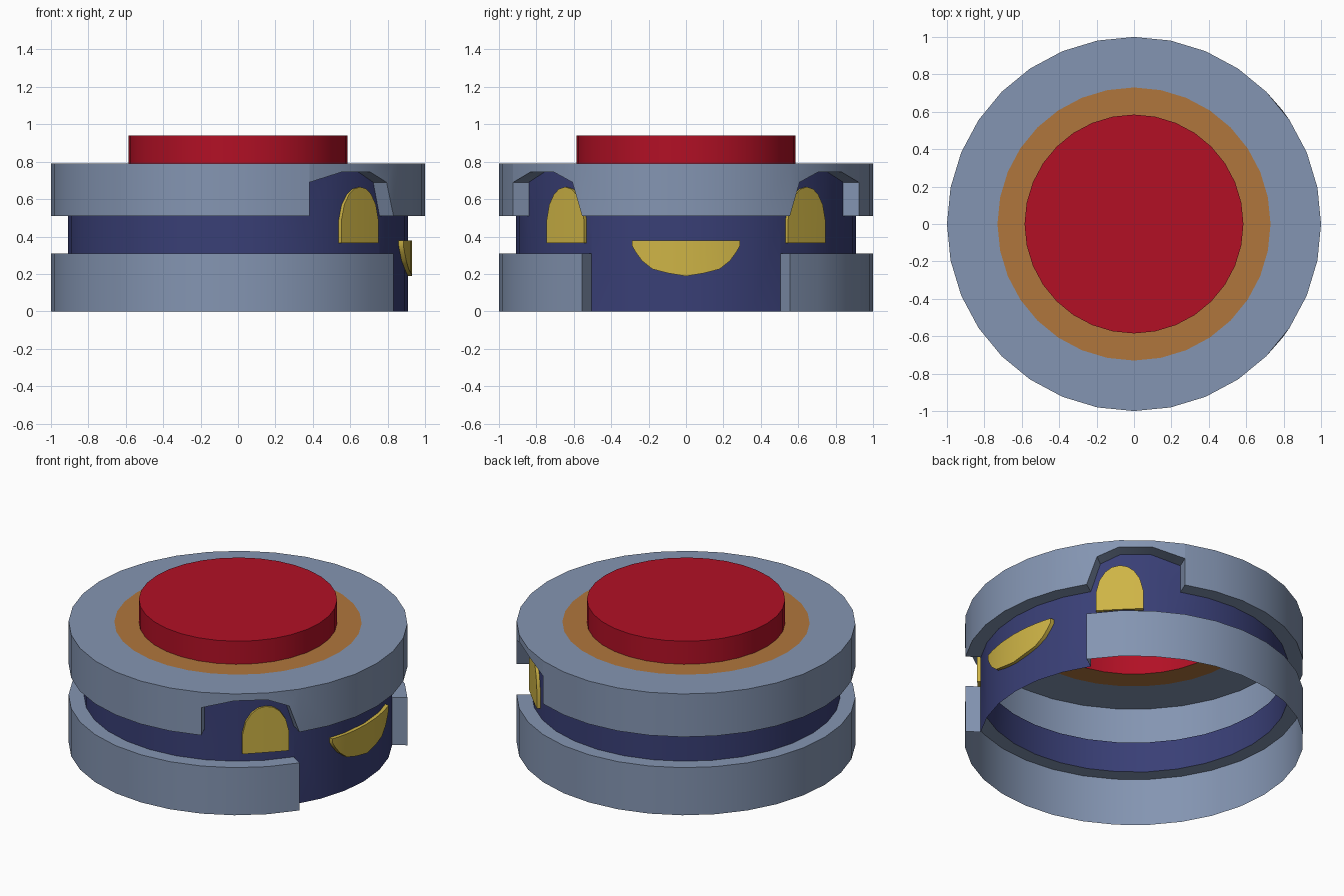
import bpy, bmesh
from math import sin, cos, radians, sqrt

if "Cube" in bpy.data.objects:
    bpy.data.objects.remove(bpy.data.objects["Cube"])

STEP = 11.25            # 32 sided body
R, RI = 1.0, 0.91       # outer shell and recessed band radii
Z_LOW, Z_MID, Z_TOP, Z_BTN = 0.31, 0.51, 0.79, 0.94


def material(name, rgb):
    lin = [((c / 255 + 0.055) / 1.055) ** 2.4 if c > 10 else c / 255 / 12.92 for c in rgb]
    m = bpy.data.materials.new(name)
    m.diffuse_color = (*lin, 1)
    m.use_nodes = True
    m.node_tree.nodes["Principled BSDF"].inputs["Base Color"].default_value = m.diffuse_color
    return m


GREY = material("blue_grey", (132, 149, 178))
BLUE = material("dark_blue", (57, 63, 118))
RED = material("red", (178, 16, 37))
ORANGE = material("orange_brown", (176, 118, 60))
YELLOW = material("yellow", (206, 180, 70))


def pol(r, a, z):
    return (r * cos(radians(a)), r * sin(radians(a)), z)


def build(name, faces, mat, mirror=True):
    bm = bmesh.new()
    for f in faces:
        bm.faces.new([bm.verts.new(p) for p in f])
    bmesh.ops.remove_doubles(bm, verts=bm.verts, dist=1e-4)
    me = bpy.data.meshes.new(name)
    bm.to_mesh(me)
    bm.free()
    me.materials.append(mat)
    ob = bpy.data.objects.new(name, me)
    bpy.context.collection.objects.link(ob)
    bpy.ops.object.select_all(action='DESELECT')
    ob.select_set(True)
    bpy.context.view_layer.objects.active = ob
    bpy.ops.object.shade_smooth_by_angle(angle=radians(30))
    if mirror:
        m = ob.modifiers.new("mirror", 'MIRROR')
        m.use_axis = (False, True, False)
    return ob


def strip(a0, a1, p, q):
    """Quad swept from a0 to a1 between profile points p and q (radius, z)."""
    return [pol(p[0], a0, p[1]), pol(p[0], a1, p[1]), pol(q[0], a1, q[1]), pol(q[0], a0, q[1])]


# Lower edge of the upper ring inside the arched eye notch
NOTCH = {3: [(33.75, Z_MID), (37.4, 0.69), (45, 0.745)],
         4: [(45, 0.745), (56.25, 0.745)],
         5: [(56.25, 0.745), (67.5, 0.69), (67.5, Z_MID)]}

lower, upper, band, rim, button = [], [], [], [], []
for i in range(16):
    a0, a1 = i * STEP, (i + 1) * STEP
    gap = i < 3
    path = NOTCH.get(i, [(a0, Z_MID), (a1, Z_MID)])
    # lower ring, open at the right
    if not gap:
        lower.append(strip(a0, a1, (R, 0), (R, Z_LOW)))
        lower.append(strip(a0, a1, (R, Z_LOW), (RI, Z_LOW)))
    # recessed band, filling gap and notches
    zb = 0 if gap else Z_LOW
    band.append([pol(RI, a0, zb), pol(RI, a1, zb)] + [pol(RI, a, z) for a, z in reversed(path)])
    # upper ring wall, underside and top
    edge = path[:2] if i == 5 else path
    upper.append([pol(R, a, z) for a, z in edge] + [pol(R, a1, Z_TOP), pol(R, a0, Z_TOP)])
    for (b0, z0), (b1, z1) in zip(path, path[1:]):
        upper.append([pol(RI, b0, z0), pol(RI, b1, z1), pol(R, b1, z1), pol(R, b0, z0)])
    upper.append(strip(a0, a1, (R, Z_TOP), (0.73, Z_TOP)))
    # orange rim and red button
    rim.append(strip(a0, a1, (0.73, Z_TOP), (0.585, Z_TOP)))
    button.append(strip(a0, a1, (0.585, Z_TOP), (0.585, Z_BTN)))
    button.append([pol(0.585, a0, Z_BTN), pol(0.585, a1, Z_BTN), (0, 0, Z_BTN)])
# end wall of the lower ring at the gap
g = 3 * STEP
lower.append([pol(RI, g, 0), pol(R, g, 0), pol(R, g, Z_LOW), pol(RI, g, Z_LOW)])

build("lower_ring", lower, GREY)
build("upper_ring", upper, GREY)
build("recessed_band", band, BLUE)
build("button_rim", rim, ORANGE)
build("button", button, RED)


def plate(name, cols, d, curve, depth, az, mirror):
    """Raised plate from columns (y, z_low, z_high), bent to radius curve."""
    def pt(y, z, off):
        x = d - off + sqrt(curve ** 2 - y * y) - curve
        c, s = cos(radians(az)), sin(radians(az))
        return (x * c - y * s, x * s + y * c, z)
    faces = []
    for (y0, l0, h0), (y1, l1, h1) in zip(cols, cols[1:]):
        o = [pt(y0, l0, 0), pt(y1, l1, 0), pt(y1, h1, 0), pt(y0, h0, 0)]
        b = [pt(y0, l0, depth), pt(y1, l1, depth), pt(y1, h1, depth), pt(y0, h0, depth)]
        faces += [o, [b[0], b[1], o[1], o[0]], [o[3], o[2], b[2], b[3]]]
    for (y, l, h), flip in ((cols[0], True), (cols[-1], False)):
        f = [pt(y, l, 0), pt(y, l, depth), pt(y, h, depth), pt(y, h, 0)]
        faces.append(f[::-1] if flip else f)
    return build(name, faces, YELLOW, mirror)


def both(half):
    return [(-y, l, h) for y, l, h in reversed(half) if y] + half


# Arched eyes and half-moon mouth
eye = both([(0, 0.365, 0.665), (0.045, 0.365, 0.655), (0.085, 0.365, 0.625),
            (0.12, 0.365, 0.57), (0.14, 0.365, 0.49)])
plate("eye", eye, 0.92, 4.0, 0.025, 44.7, True)
mouth = both([(0, 0.188, 0.378), (0.1, 0.205, 0.378), (0.18, 0.226, 0.378),
              (0.235, 0.27, 0.378), (0.27, 0.318, 0.378), (0.288, 0.35, 0.378)])
plate("mouth", mouth, 0.93, 0.93, 0.025, 0, False)
